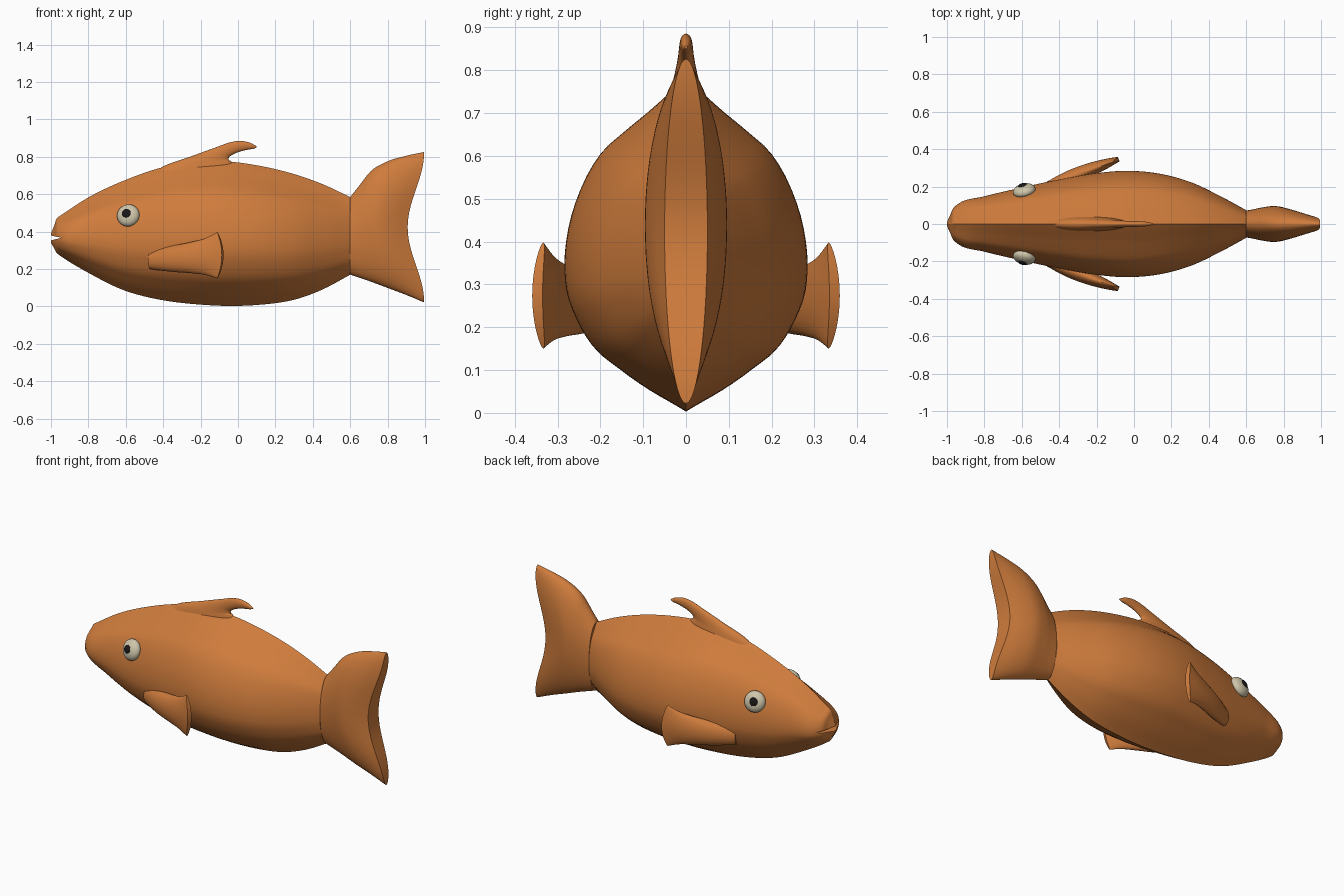
import bpy, bmesh, math
from mathutils import Vector

if "Cube" in bpy.data.objects:
    bpy.data.objects.remove(bpy.data.objects["Cube"])


def material(name, rgb):
    m = bpy.data.materials.new(name)
    m.diffuse_color = (*rgb, 1)
    m.use_nodes = True
    m.node_tree.nodes["Principled BSDF"].inputs["Base Color"].default_value = m.diffuse_color
    return m


ORANGE = material("orange", (0.62, 0.2, 0.045))
CREAM = material("cream", (0.62, 0.56, 0.4))
BLACK = material("black", (0.01, 0.008, 0.008))


def smooth_rows(rows, steps):
    """Smooth curve through rows of numbers, spaced by chord length."""
    rows = [Vector(r) for r in rows]
    h = [(b - a).length for a, b in zip(rows, rows[1:])]
    d = [(b - a) / l for a, b, l in zip(rows, rows[1:], h)]
    m = [d[0]] + [(d[i - 1] * h[i] + d[i] * h[i - 1]) / (h[i - 1] + h[i])
                  for i in range(1, len(d))] + [d[-1]]
    out = []
    for i, l in enumerate(h):
        for k in range(steps):
            t = k / steps
            out.append(rows[i] * (2*t**3 - 3*t*t + 1) + m[i] * l * (t**3 - 2*t*t + t)
                       + rows[i + 1] * (3*t*t - 2*t**3) + m[i + 1] * l * (t**3 - t*t))
    return out + [rows[-1]]


def finish(ob, mat, angle=40):
    ob.data.materials.append(mat)
    bpy.ops.object.select_all(action='DESELECT')
    ob.select_set(True)
    bpy.context.view_layer.objects.active = ob
    bpy.ops.object.shade_smooth_by_angle(angle=math.radians(angle))
    return ob


def loft(name, rings):
    """Skin rings that run up one side and down the other; close both ends."""
    bm = bmesh.new()
    vs = [[bm.verts.new(p) for p in r] for r in rings]
    n = len(vs[0])
    for a, b in zip(vs, vs[1:]):
        for i in range(n):
            j = (i + 1) % n
            bm.faces.new((a[i], a[j], b[j], b[i]))
    for r in (vs[0], vs[-1]):
        for i in range(n // 2):
            f = [r[i], r[i + 1], r[(n - i - 1) % n], r[(n - i) % n]]
            bm.faces.new(list(dict.fromkeys(f)))
    bmesh.ops.recalc_face_normals(bm, faces=bm.faces)
    me = bpy.data.meshes.new(name)
    bm.to_mesh(me)
    bm.free()
    ob = bpy.data.objects.new(name, me)
    bpy.context.collection.objects.link(ob)
    return ob


# Body: one cross-section (height fraction, width fraction) scaled along x
half = smooth_rows([(0, 0), (.02, .09), (.065, .3), (.13, .55), (.2, .77), (.28, .9),
                    (.37, .985), (.45, 1), (.55, .97), (.67, .87), (.775, .71),
                    (.84, .52), (.9, .32), (.97, .1), (1, 0)], 3)
section = [(t, w) for t, w in half] + [(t, -w) for t, w in half[-2:0:-1]]
body_rows = [  # x, top, bottom, half width
    (-1, .39, .34, .012), (-.982, .435, .31, .05), (-.966, .474, .283, .085),
    (-.94, .492, .264, .108), (-.8, .583, .18, .148), (-.6, .677, .083, .195),
    (-.4, .745, .033, .238), (-.2, .778, .01, .272), (-.05, .775, .003, .284),
    (.1, .755, .008, .275), (.3, .708, .036, .225), (.45, .655, .09, .155),
    (.6, .585, .17, .074)]
body = loft("body", [[(x, w * hw, bot + t * (top - bot)) for t, w in section]
                     for x, top, bot, hw in smooth_rows(body_rows, 6)])
finish(body, ORANGE)

# Mouth: wedge cut across the snout
wedge = [(-.943, .367), (-1.05, .39), (-1.05, .342)]
bm = bmesh.new()
a, b = [[bm.verts.new((x, y, z)) for x, z in wedge] for y in (-.2, .2)]
bm.faces.new(a)
bm.faces.new(b)
for i in range(3):
    j = (i + 1) % 3
    bm.faces.new((a[i], a[j], b[j], b[i]))
bmesh.ops.recalc_face_normals(bm, faces=bm.faces)
me = bpy.data.meshes.new("mouth_cutter")
bm.to_mesh(me)
bm.free()
cutter = bpy.data.objects.new("mouth_cutter", me)
bpy.context.collection.objects.link(cutter)
cutter.hide_render = True
mod = body.modifiers.new("mouth", 'BOOLEAN')
mod.operation, mod.solver, mod.object = 'DIFFERENCE', 'EXACT', cutter
bpy.context.view_layer.objects.active = body
bpy.ops.object.modifier_apply(modifier=mod.name)
bpy.data.objects.remove(cutter)

# Tail fin: flared loft with a concave trailing face
tail_rows = [  # fraction along, top, bottom, half width
    (0, .585, .17, .072), (.13, .65, .153, .079), (.27, .72, .134, .088),
    (.5, .775, .1, .096), (.75, .805, .063, .08), (1, .826, .022, .05)]
N = 64
rings = []
for u, top, bot, hw in smooth_rows(tail_rows, 5):
    ring = []
    for i in range(N):
        ang = 2 * math.pi * i / N
        s = -math.cos(ang)
        end = .907 + .088 * (1 - math.cos(math.pi * s)) / 2
        ring.append((.6 + u * (end - .6), hw * math.sin(ang),
                     (top + bot) / 2 + s * (top - bot) / 2))
    rings.append(ring)
finish(loft("tail_fin", rings), ORANGE)


def fin(name, rows, normal, bulge=Vector()):
    """Thin fin lofted between a leading and a trailing edge."""
    data = smooth_rows(rows, 5)
    rings = []
    for k, r in enumerate(data):
        p, q, hw = Vector(r[0:3]), Vector(r[3:6]), r[6]
        ring = []
        for i in range(32):
            c, s = math.cos(i * math.pi / 16), math.sin(i * math.pi / 16)
            ring.append((p + q) / 2 + (p - q) / 2 * c + normal * hw * s
                        + bulge * (1 - c * c) * k / (len(data) - 1))
        rings.append(ring)
    return finish(loft(name, rings), ORANGE)


# Dorsal fin: swept back, hooked tip
fin("dorsal_fin", [
    (-.5, 0, .66, 0, 0, .68, .055), (-.42, 0, .738, -.03, 0, .765, .036),
    (-.25, 0, .803, -.05, 0, .785, .026), (-.12, 0, .85, -.04, 0, .805, .019),
    (-.04, 0, .878, 0, 0, .825, .016), (.02, 0, .885, .05, 0, .838, .014),
    (.07, 0, .873, .085, 0, .844, .01), (.1, 0, .857, .1, 0, .85, .004)],
    Vector((0, 1, 0)))

# Side fins and eyes, mirrored
side_rows = [  # x, y, top z, bottom z, half thickness
    (-.47, .19, .3, .2, .03), (-.35, .243, .325, .185, .04), (-.25, .283, .345, .178, .036),
    (-.17, .312, .367, .168, .026), (-.11, .333, .398, .15, .013)]
for sy, side in ((-1, "right"), (1, "left")):
    fin(f"side_fin_{side}", [(x, sy * y, t, x, sy * y, b, h) for x, y, t, b, h in side_rows],
        Vector((-.36, .93 * sy, 0)), Vector((.028, .014 * sy, 0)))
    out = Vector((-.22, .92 * sy, .3)).normalized()
    eye_at = Vector((-.587, .178 * sy, .487))
    parts = (("eye", eye_at, .061, .036, CREAM),
             ("pupil", eye_at + out * .031 + Vector((-.003, 0, .002)), .024, .009, BLACK))
    for name, at, r, depth, mat in parts:
        bpy.ops.mesh.primitive_uv_sphere_add(segments=32, ring_count=16, radius=1, location=at)
        ob = bpy.context.object
        ob.name = f"{name}_{side}"
        ob.scale = (r, r, depth)
        ob.rotation_euler = out.to_track_quat('Z', 'Y').to_euler()
        finish(ob, mat)
